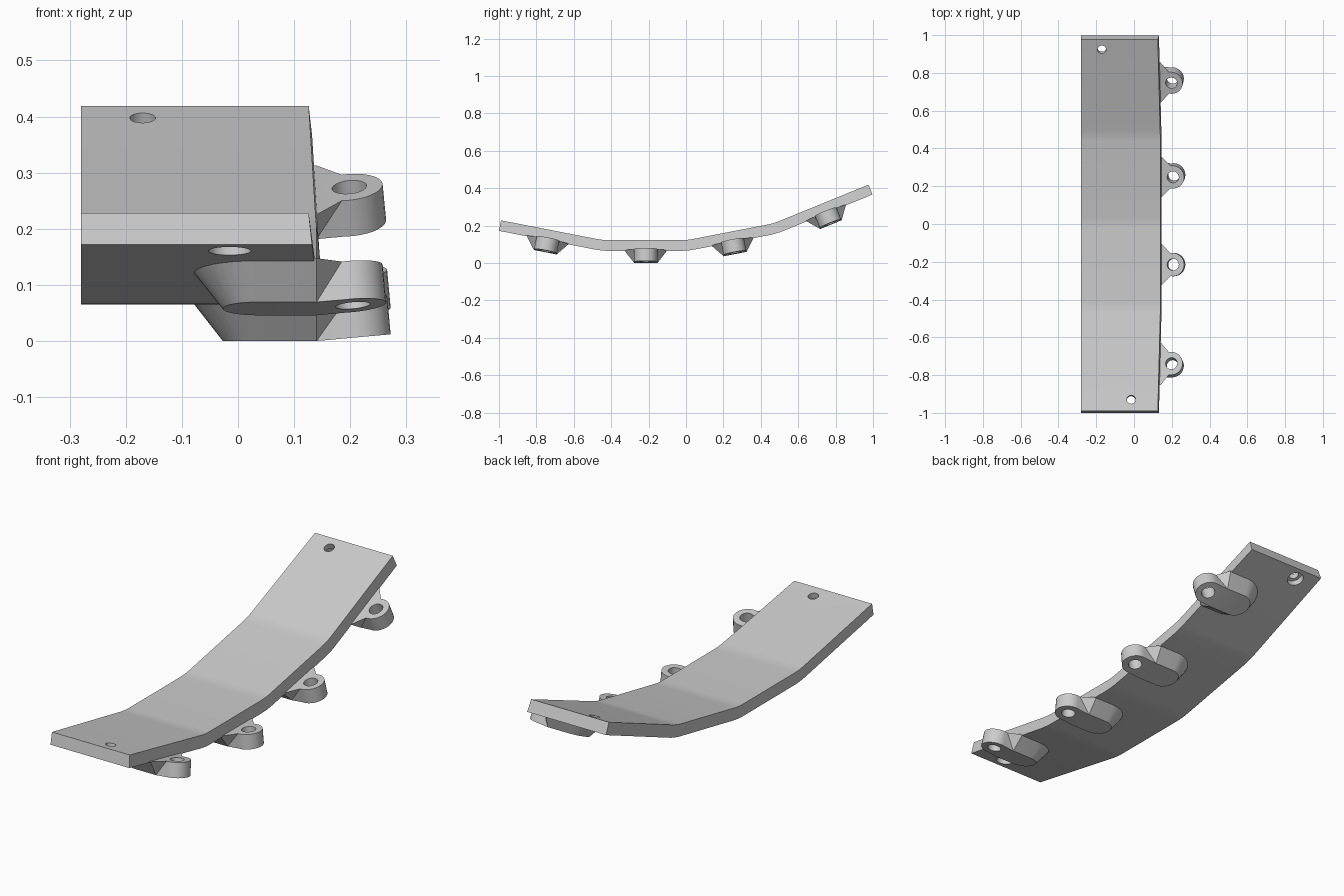
import bpy, bmesh
from math import sin, cos, radians, atan2, pi
from mathutils import Matrix, Vector

if "Cube" in bpy.data.objects:
    bpy.data.objects.remove(bpy.data.objects["Cube"], do_unlink=True)

grey = bpy.data.materials.new("light_grey")
grey.use_nodes = True
grey.diffuse_color = (0.6, 0.6, 0.6, 1)
grey.node_tree.nodes["Principled BSDF"].inputs["Base Color"].default_value = grey.diffuse_color

# Underside of the bent plate: (y, z) of ends and bends
BENDS = [Vector(p) for p in ((-1, 0.172), (-0.45, 0.065), (0.01, 0.065), (0.485, 0.157), (0.997, 0.366))]
THICK = 0.057
DEPTH = 0.065
PIVOT = 0.14
TILT = 0.09


def finish(bm, name, matrix=Matrix()):
    bmesh.ops.recalc_face_normals(bm, faces=bm.faces)
    mesh = bpy.data.meshes.new(name)
    bm.to_mesh(mesh)
    bm.free()
    mesh.transform(matrix)
    mesh.materials.append(grey)
    ob = bpy.data.objects.new(name, mesh)
    bpy.context.collection.objects.link(ob)
    return ob


def activate(ob):
    bpy.ops.object.select_all(action='DESELECT')
    ob.select_set(True)
    bpy.context.view_layer.objects.active = ob


def drill(ob, matrix, radius, z0, z1):
    """Cut a round hole along the local z of matrix."""
    bm = bmesh.new()
    bmesh.ops.create_cone(bm, cap_ends=True, segments=32, radius1=radius, radius2=radius, depth=z1 - z0)
    cutter = finish(bm, "hole_cutter", matrix @ Matrix.Translation((0, 0, (z0 + z1) / 2)))
    cutter.hide_render = True
    mod = ob.modifiers.new("hole", 'BOOLEAN')
    mod.operation = 'DIFFERENCE'
    mod.solver = 'EXACT'
    mod.object = cutter
    activate(ob)
    bpy.ops.object.modifier_apply(modifier=mod.name)
    bpy.data.objects.remove(cutter, do_unlink=True)


def smooth(ob):
    activate(ob)
    bpy.ops.object.shade_smooth_by_angle(angle=radians(30))


def frame(x, y):
    """Frame on the plate's underside at x, y, with z along the plate normal."""
    i = max(k for k in range(4) if k == 0 or BENDS[k].x <= y)
    a, b = BENDS[i], BENDS[i + 1]
    z = a.y + (b.y - a.y) * (y - a.x) / (b.x - a.x)
    return Matrix.Translation((x, y, z)) @ Matrix.Rotation(atan2(b.y - a.y, b.x - a.x), 4, 'X')


def bent_plate():
    # Round each bend a little
    path = [BENDS[0]]
    for a, p, b in zip(BENDS, BENDS[1:], BENDS[2:]):
        s, e = p + (a - p).normalized() * 0.04, p + (b - p).normalized() * 0.04
        path += [s * (1 - t) ** 2 + p * 2 * t * (1 - t) + e * t * t for t in (0, 0.25, 0.5, 0.75, 1)]
    path.append(BENDS[-1])
    bm = bmesh.new()
    rings = []
    for i, p in enumerate(path):
        d = (path[min(i + 1, len(path) - 1)] - path[max(i - 1, 0)]).normalized()
        top = p + Vector((-d.y, d.x)) * THICK
        right = 0.14 - 0.014 * max(0, (abs(p.x) - 0.45) / 0.55)
        section = ((-0.28, p), (right + 0.006, p), (right, top), (-0.28, top))
        rings.append([bm.verts.new((x, q.x, q.y)) for x, q in section])
    for a, b in zip(rings, rings[1:]):
        for k in range(4):
            n = (k + 1) % 4
            bm.faces.new((a[k], a[n], b[n], b[k]))
    bm.faces.new(rings[0])
    bm.faces.new(rings[-1])
    plate = finish(bm, "bent_plate")
    # Counterbored screw holes
    for x, y in ((-0.17, 0.945), (-0.015, -0.94)):
        drill(plate, frame(x, y), 0.023, -0.05, 0.1)
        drill(plate, frame(x, y), 0.038, -0.05, 0.03)
    smooth(plate)


def lug(name, y, shift):
    boss_x, n = 0.21 + shift, 16

    def ring(z, half):
        pts = []
        for i in range(n + 1):
            a = pi / 2 + pi * i / n
            pts.append((0.035 + half * cos(a), half * sin(a), z))
        pts.append((PIVOT, -half, z))
        for i in range(n + 1):
            a = radians(-100 + 200 * i / n)
            x = boss_x + 0.062 * cos(a)
            pts.append((x - TILT * (z + DEPTH), 0.062 * sin(a), z + (x - PIVOT) * TILT))
        pts.append((PIVOT, half, z))
        return pts

    bm = bmesh.new()
    low = [bm.verts.new(p) for p in ring(-DEPTH, 0.062)]
    high = [bm.verts.new(p) for p in ring(0.004, 0.116)]
    count, c = len(low), n + 1
    for i in range(count):
        j = (i + 1) % count
        if i == c:            # web facets beside the boss
            faces = ((low[i], low[j], high[j]), (low[i], high[j], high[i]))
        elif i == count - 2:
            faces = ((low[i], low[j], high[i]), (low[j], high[j], high[i]))
        else:
            faces = ((low[i], low[j], high[j], high[i]),)
        for f in faces:
            bm.faces.new(f)
    # Caps split where the boss tilts
    for r in (low, high):
        bm.faces.new(r[:c + 1] + r[-1:])
        bm.faces.new(r[c:])
    place = frame(0, y)
    ob = finish(bm, name, place)
    axis = place @ Matrix.Translation((boss_x, 0, -0.03)) @ Matrix.Rotation(-TILT, 4, 'Y')
    drill(ob, axis, 0.031, -0.1, 0.1)
    smooth(ob)


bent_plate()
for name, y, shift in (("front_lug", -0.74, -0.008), ("front_middle_lug", -0.215, 0),
                       ("back_middle_lug", 0.25, 0), ("back_lug", 0.75, -0.008)):
    lug(name, y, shift)
